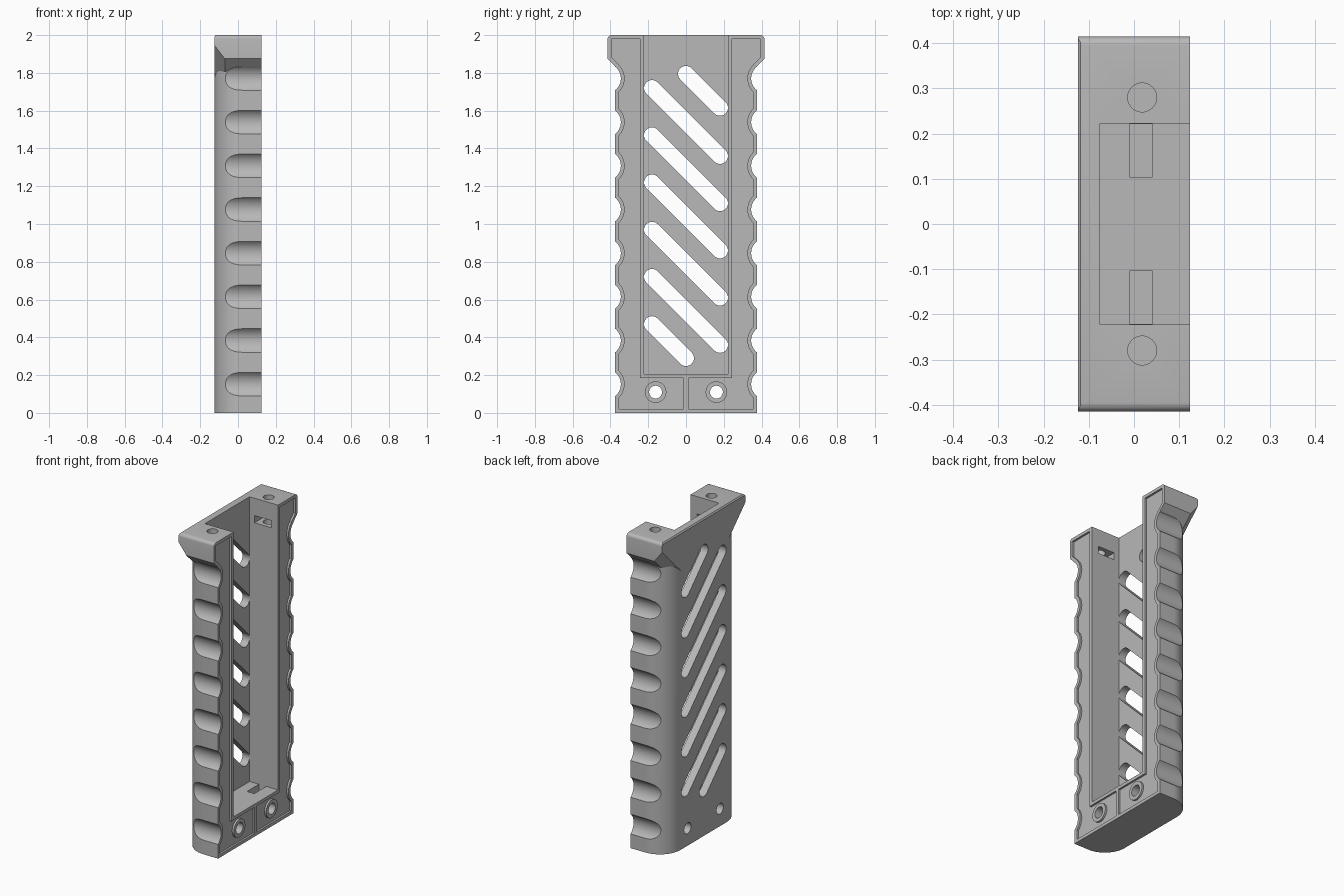
import bpy, bmesh
from math import pi, sin, cos, asin, sqrt

cube = bpy.data.objects.get("Cube")
if cube:
    bpy.data.objects.remove(cube, do_unlink=True)

# Main dimensions
X = 0.124                 # half thickness
Y = 0.375                 # half width of the grip
FLANGE = 0.415            # half width of the top flange
ROUND = 0.145             # vertical corner radius
SLOPE = 1.46              # flange underside: z = y + SLOPE
NOTCH_R, NOTCH_Y = 0.08, 0.425
NOTCHES = [0.152 + 0.2312 * i for i in range(8)]

grey = bpy.data.materials.new("mid grey")
grey.use_nodes = True
colour = (0.48, 0.48, 0.48, 1)
grey.diffuse_color = colour
grey.node_tree.nodes["Principled BSDF"].inputs["Base Color"].default_value = colour


def make(name, bm):
    bmesh.ops.recalc_face_normals(bm, faces=bm.faces)
    mesh = bpy.data.meshes.new(name)
    bm.to_mesh(mesh)
    bm.free()
    mesh.materials.append(grey)
    obj = bpy.data.objects.new(name, mesh)
    bpy.context.collection.objects.link(obj)
    return obj


def prism(name, pts, axis, lo, hi):
    """Extrude a 2D outline: (y, z) along x, or (x, y) along z."""
    place = (lambda a, b, h: (h, a, b)) if axis == "x" else (lambda a, b, h: (a, b, h))
    bm = bmesh.new()
    face = bm.faces.new([bm.verts.new(place(a, b, lo)) for a, b in pts])
    top = bmesh.ops.extrude_face_region(bm, geom=[face])["geom"]
    verts = [v for v in top if isinstance(v, bmesh.types.BMVert)]
    bmesh.ops.translate(bm, verts=verts, vec=place(0, 0, hi - lo))
    return make(name, bm)


def arc(cx, cy, r, start, end, steps):
    return [(cx + r * cos(start + (end - start) * i / steps),
             cy + r * sin(start + (end - start) * i / steps)) for i in range(steps + 1)]


def disc(cx, cy, r, steps=40):
    return arc(cx, cy, r, 0, 2 * pi, steps)[:-1]


def box(name, x0, x1, y0, y1, z0, z1):
    return prism(name, [(y0, z0), (y1, z0), (y1, z1), (y0, z1)], "x", x0, x1)


def combine(target, tool, operation="DIFFERENCE"):
    mod = target.modifiers.new(tool.name, "BOOLEAN")
    mod.operation, mod.solver, mod.object = operation, "EXACT", tool
    bpy.ops.object.select_all(action="DESELECT")
    target.select_set(True)
    bpy.context.view_layer.objects.active = target
    bpy.ops.object.modifier_apply(modifier=mod.name)
    bpy.data.objects.remove(tool, do_unlink=True)


# Grip body with two rounded back corners
plan = [(X, -Y), (X, Y)]
plan += arc(ROUND - X, Y - ROUND, ROUND, pi / 2, pi, 16)
plan += arc(ROUND - X, ROUND - Y, ROUND, pi, 1.5 * pi, 16)
grip = prism("grip_shell", plan, "z", 0, 1.97)

# Finger notches down both edges
for s in (-1, 1):
    for z in NOTCHES:
        combine(grip, prism("notch", disc(s * NOTCH_Y, z, NOTCH_R, 48), "x", -1, 1))

# Flared top flange with sloped underside and clipped corners
bm = bmesh.new()
for s in (-1, 1):
    for x, rise in ((X, 0), (-0.07, 0), (-X, 0.07)):
        inner = 0.23 if rise else 0.345
        bm.verts.new((x, s * FLANGE, FLANGE + SLOPE + rise))
        bm.verts.new((x, s * inner, inner + SLOPE + rise))
    for y, z in arc(FLANGE - 0.02, 1.98, 0.02, 0, pi / 2, 5):
        for x in (X, -X if z < 1.995 else 0.006 - X):
            bm.verts.new((x, s * y, z))
hull = bmesh.ops.convex_hull(bm, input=bm.verts)
spare = [v for v in hull["geom_interior"] if isinstance(v, bmesh.types.BMVert)]
bmesh.ops.delete(bm, geom=spare, context="VERTS")
combine(grip, make("flange", bm), "UNION")

# Long cavity, open at the front and the top
combine(grip, box("cavity", -0.075, 1, -0.222, 0.222, 0.205, 3))

# Shallow panels on the open face, leaving a thin rim
RIM = 0.02
edge = Y - RIM
reach = asin((NOTCH_Y - edge) / (NOTCH_R + RIM))
for s in (-1, 1):
    outline = [(0.012, RIM), (0.012, 0.185), (0.243, 0.185), (0.243, 2 - RIM),
               (FLANGE - RIM, 2 - RIM)]
    outline += [(y, y + SLOPE + RIM * sqrt(2)) for y in (FLANGE - RIM, edge)]
    half = pi / 2 - reach
    for z in reversed(NOTCHES):
        outline += arc(NOTCH_Y, z, NOTCH_R + RIM, pi - half, pi + half, 12)
    outline.append((edge, RIM))
    combine(grip, prism("panel", [(s * y, z) for y, z in outline], "x", X - 0.012, 1))

# Screw bosses, screw holes and nut pockets
for s in (-1, 1):
    combine(grip, prism("boss", disc(s * 0.161, 0.11, 0.057), "x", 0.08, X), "UNION")
    combine(grip, prism("screw_hole", disc(s * 0.161, 0.11, 0.034), "x", -1, 1))
    ys = sorted((s * 0.104, s * 0.2215))
    combine(grip, box("floor_nut_pocket", -0.01, 0.041, *ys, 0.05, 0.3))
    combine(grip, prism("top_hole", disc(0.018, s * 0.28, 0.032), "z", 1.8, 3))
    ys = sorted((s * 0.2, s * 0.338))
    combine(grip, box("wall_nut_pocket", -0.04, 0.077, *ys, 1.845, 1.89))

# Diagonal vent slots through the back wall
slots = [(-0.18, 1.72 - 0.25 * i, 0.36) for i in range(5)]
slots += [(0, 1.795, 0.18), (-0.18, 0.47, 0.18)]
for y, z, run in slots:
    shape = arc(y, z, 0.042, pi / 4, 1.25 * pi, 16)
    shape += arc(y + run, z - run, 0.042, 1.25 * pi, 2.25 * pi, 16)
    combine(grip, prism("vent_slot", shape, "x", -1, 0))

bpy.ops.object.select_all(action="DESELECT")
grip.select_set(True)
bpy.context.view_layer.objects.active = grip
bpy.ops.object.shade_smooth_by_angle(angle=0.45)
